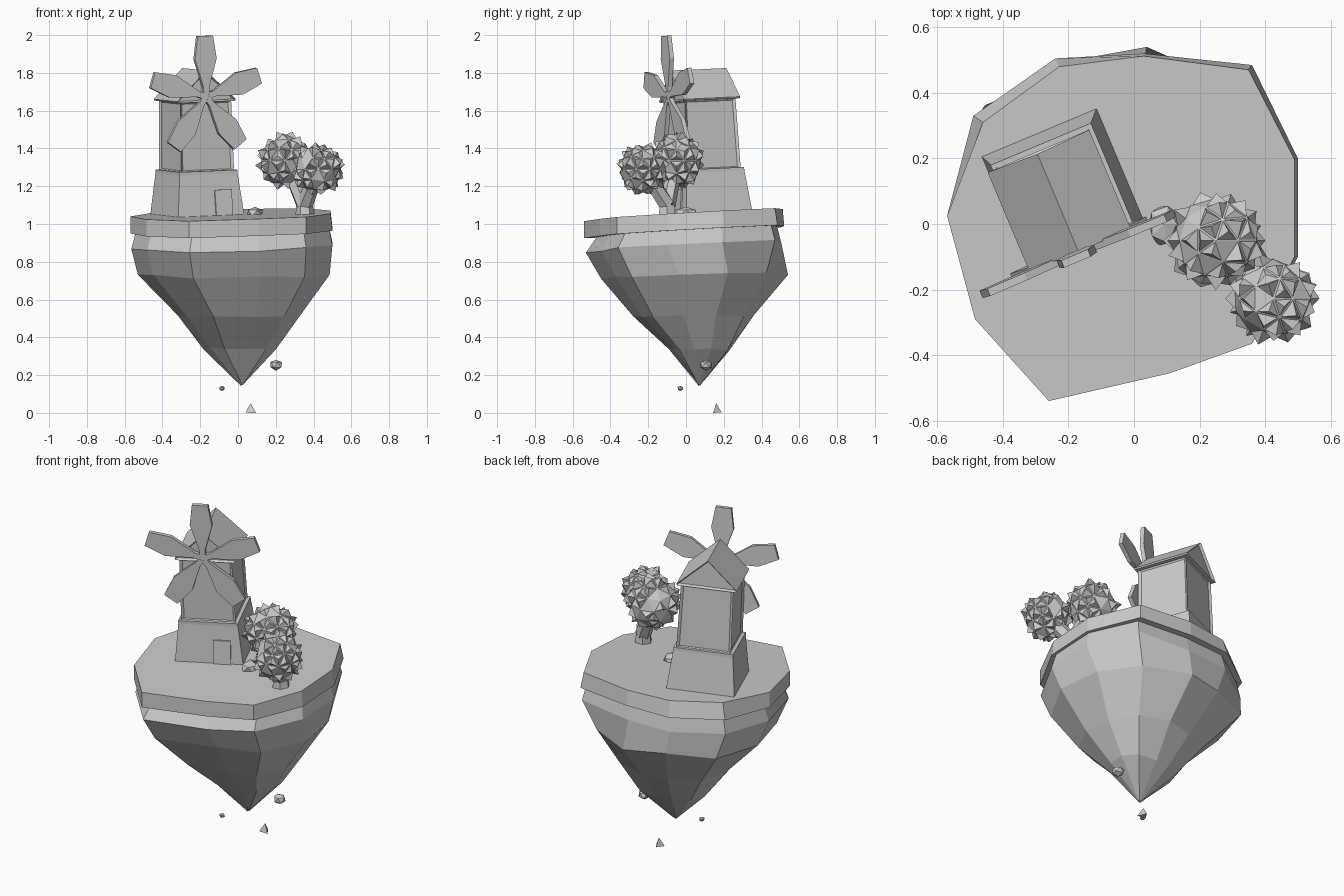
import bpy, bmesh, math, random
from mathutils import Matrix, Vector

random.seed(4)
old = bpy.data.objects.get("Cube")
if old:
    bpy.data.objects.remove(old, do_unlink=True)

stone = bpy.data.materials.new("plain_grey")
stone.use_nodes = True
GREY = (0.6, 0.6, 0.6, 1)
stone.diffuse_color = GREY
stone.node_tree.nodes["Principled BSDF"].inputs["Base Color"].default_value = GREY


def finish(name, bm, matrix=None):
    """Turn a bmesh into a flat shaded object."""
    bmesh.ops.recalc_face_normals(bm, faces=bm.faces)
    mesh = bpy.data.meshes.new(name)
    bm.to_mesh(mesh)
    bm.free()
    mesh.materials.append(stone)
    obj = bpy.data.objects.new(name, mesh)
    bpy.context.collection.objects.link(obj)
    if matrix:
        obj.matrix_world = matrix
    return obj


def loft(rings):
    """Skin between point rings and close both ends."""
    bm = bmesh.new()
    loops = [[bm.verts.new(p) for p in ring] for ring in rings]
    n = len(loops[0])
    for a, b in zip(loops, loops[1:]):
        for i in range(n):
            j = (i + 1) % n
            bm.faces.new((a[i], a[j], b[j], b[i]))
    for end in (loops[0], loops[-1]):
        bm.faces.new(end)
    bmesh.ops.recalc_face_normals(bm, faces=bm.faces)
    return bm


def rect(hx, hy, z, cx=0, cy=0):
    return [(cx + sx * hx, cy + sy * hy, z) for sx, sy in ((-1, -1), (1, -1), (1, 1), (-1, 1))]


# Island: a tilted grass slab above tapering rock
OUTLINE = [(-.57, .025), (-.49, .33), (-.24, .505), (.03, .52), (.36, .485), (.5, .2),
           (.5, -.1), (.36, -.365), (.11, -.455), (-.26, -.54), (-.485, -.29)]


def ground(x, y):
    return 1.05 + .02 * x + .055 * y


# Corners of the slab top that lean inward
LEAN = {1: .94, 2: .95, 3: .985, 4: .97, 5: .98, 6: .98}


def slab_ring(lean, drop):
    ring = []
    for i, (x, y) in enumerate(OUTLINE):
        s = lean.get(i, 1)
        ring.append((x * s, y * s, ground(x, y) - drop))
    return ring


finish("grass_slab", loft([slab_ring({}, .09), slab_ring(LEAN, 0)]))

# Corners of the rock that are worn back
WORN = {2: .9, 4: .84, 5: .92}


def rock_ring(x0, x1, y0, y1, z, tilt, wear=0):
    """Fit the island outline into new bounds."""
    ring = []
    for i, (x, y) in enumerate(OUTLINE):
        u, v = (x + .57) / 1.07, (y + .54) / 1.06
        keep = 1 - wear * (1 - WORN.get(i, 1))
        ring.append((keep * (x0 + u * (x1 - x0)), keep * (y0 + v * (y1 - y0)),
                     z + tilt * (ground(x, y) - 1.05) + random.uniform(-.01, .01)))
    return ring


finish("island_rock", loft([
    rock_ring(-.54, .48, -.47, .48, .975, 1),
    rock_ring(-.565, .5, -.53, .505, .88, .8),
    rock_ring(-.53, .485, -.45, .54, .73, .3, 1),
    rock_ring(-.32, .33, -.28, .36, .51, 0, .6),
    rock_ring(-.18, .2, -.09, .23, .34, 0),
    rock_ring(.015, .025, .065, .075, .15, 0)]))

# Windmill frame: turned and leaning with the ground
UP = Vector((-.02, -.055, 1)).normalized()
MILL = (Matrix.Translation((-.215, .105, 1.03))
        @ Vector((0, 0, 1)).rotation_difference(UP).to_matrix().to_4x4()
        @ Matrix.Rotation(math.radians(22.8), 4, "Z"))

finish("mill_base", loft([
    rect(.192, .192, 0), rect(.166, .166, .24), rect(.166, .166, .258)]), MILL)

# Upper walls with a recessed panel on each side
walls = loft([rect(.152, .152, .25), rect(.146, .146, .63)])
sides = [f for f in walls.faces if abs(f.normal.z) < .5]
bmesh.ops.inset_individual(walls, faces=sides, thickness=.02, depth=-.01)
finish("mill_walls", walls, MILL)

# Gable roof with the ridge running front to back and sunken gables
ROOF = [(-.164, .624), (.164, .624), (.168, .632), (0, .79), (-.168, .632)]
roof = loft([[(x, y, z) for x, z in ROOF] for y in (-.16, .165)])
gables = [f for f in roof.faces if abs(f.normal.y) > .9]
bmesh.ops.inset_individual(roof, faces=gables, thickness=.01, depth=-.015)
finish("mill_roof", roof, MILL)

# Door slab following the sloping base
finish("mill_door", loft([
    rect(.048, .01, .01, .075, -.19), rect(.048, .01, .157, .075, -.173)]), MILL)

# Sails: five flat blades around a hub
BLADE = [(-.016, .015), (-.016, .05), (-.062, .2), (-.044, .322),
         (.044, .322), (.062, .2), (.016, .05), (.016, .015)]
HUB = MILL @ Matrix.Translation((-.008, -.167, .653))
for k in range(5):
    turn = HUB @ Matrix.Rotation(math.radians(72 * k), 4, "Y")
    finish(f"sail_{k + 1}", loft([
        [(x, y, z) for x, z in BLADE] for y in (-.012, .012)]), turn)


def cone(name, r1, r2, start, end, sides):
    start, end = Vector(start), Vector(end)
    axis = end - start
    bm = bmesh.new()
    bmesh.ops.create_cone(bm, cap_ends=True, segments=sides, radius1=r1, radius2=r2,
                          depth=axis.length)
    spin = axis.to_track_quat("Z", "Y").to_matrix().to_4x4()
    return finish(name, bm, Matrix.Translation((start + end) / 2) @ spin)


cone("sail_axle", .025, .025, HUB @ Vector((0, -.01, 0)), HUB @ Vector((0, .04, 0)), 5)

# Forked tree with two spiky crowns
FORK = (.352, -.1, 1.1)
cone("trunk", .05, .045, (.355, -.1, 1.05), FORK, 6)


def crown(name, centre, radius):
    """A faceted ball with a narrow spike on most faces."""
    bm = bmesh.new()
    bmesh.ops.create_icosphere(bm, subdivisions=2, radius=radius)
    for v in bm.verts:
        v.co *= random.uniform(.97, 1.08)
    cores = [f for f in bm.faces if random.random() < .85]
    bmesh.ops.inset_individual(bm, faces=cores, thickness=.006)
    for v in bmesh.ops.poke(bm, faces=cores)["verts"]:
        v.co = v.co.normalized() * radius * random.uniform(1.08, 1.27)
    finish(name, bm, Matrix.Translation(centre))


for side, centre, radius in (("back", (.25, -.05, 1.335), .13),
                             ("front", (.425, -.228, 1.292), .119)):
    cone(f"{side}_branch", .045, .036, FORK, centre, 6)
    crown(f"{side}_crown", centre, radius)


# Loose stones on the ground and falling below the island
def pebble(name, centre, size, shard=False):
    bm = bmesh.new()
    if shard:
        bmesh.ops.create_cone(bm, cap_ends=True, segments=3, radius1=1, radius2=0, depth=1.6)
    else:
        bmesh.ops.create_icosphere(bm, subdivisions=1, radius=1)
    for v in bm.verts:
        v.co *= random.uniform(.85, 1.1)
    finish(name, bm, Matrix.Translation(centre) @ Matrix.Diagonal((*size, 1)))


pebble("ground_stone", (.09, 0, 1.06), (.05, .07, .035))
pebble("falling_stone_large", (.2, .105, .255), (.037, .034, .03))
pebble("falling_stone_small", (-.085, -.03, .13), (.016, .016, .015))
pebble("falling_stone_shard", (.067, .16, .026), (.03, .03, .03), shard=True)
